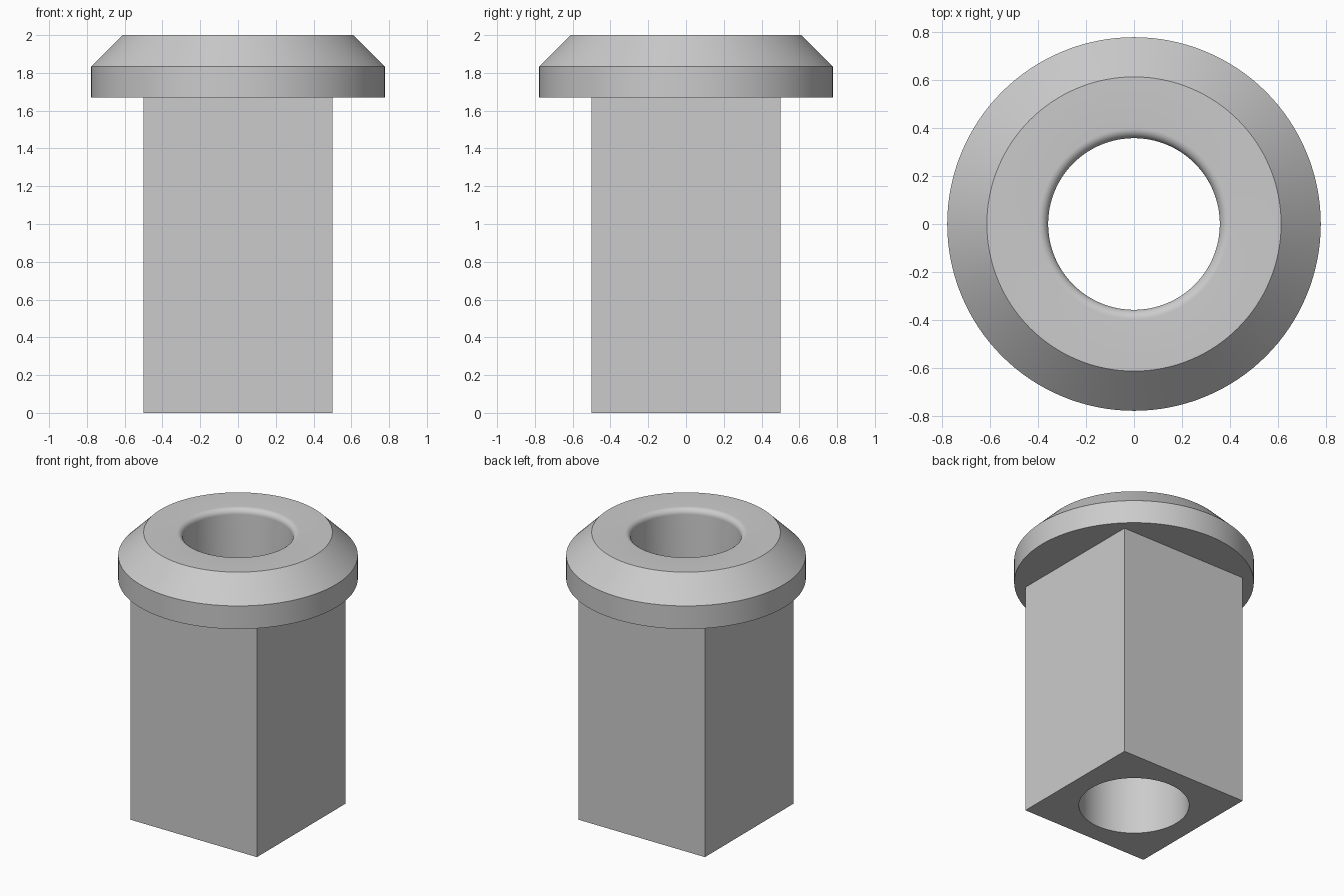
import bpy
import bmesh
from math import sin, cos, pi, radians

if "Cube" in bpy.data.objects:
    bpy.data.objects.remove(bpy.data.objects["Cube"], do_unlink=True)

SEGMENTS = 128
HEIGHT = 2.0
FLANGE_BASE = 1.67
FLANGE_RADIUS = 0.777
CHAMFER = 0.165
BORE = 0.357
FILLET = 0.04
SHAFT_HALF = 0.5

grey = bpy.data.materials.new("light grey")
grey.use_nodes = True
colour = (0.6, 0.6, 0.6, 1)
grey.diffuse_color = colour
grey.node_tree.nodes["Principled BSDF"].inputs["Base Color"].default_value = colour


def ring(bm, size, z, square=False):
    """Closed ring of vertices: a circle, or a square of the given half width."""
    verts = []
    for i in range(SEGMENTS):
        a = 2 * pi * i / SEGMENTS
        r = size / max(abs(cos(a)), abs(sin(a))) if square else size
        verts.append(bm.verts.new((r * cos(a), r * sin(a), z)))
    return verts


bm = bmesh.new()
# Square shaft, from the bottom up to the flange
rings = [ring(bm, SHAFT_HALF, 0, True), ring(bm, SHAFT_HALF, FLANGE_BASE, True)]
# Round flange with a chamfered upper edge
rings += [ring(bm, FLANGE_RADIUS, FLANGE_BASE),
          ring(bm, FLANGE_RADIUS, HEIGHT - CHAMFER),
          ring(bm, FLANGE_RADIUS - CHAMFER, HEIGHT)]
# Rounded lip leading into the bore
for i in range(9):
    a = pi / 2 * i / 8
    rings.append(ring(bm, BORE + FILLET * (1 - sin(a)),
                      HEIGHT - FILLET * (1 - cos(a))))
# Through bore down to the bottom
rings.append(ring(bm, BORE, 0))

for lower, upper in zip(rings, rings[1:] + rings[:1]):
    for i in range(SEGMENTS):
        j = (i + 1) % SEGMENTS
        bm.faces.new((lower[i], lower[j], upper[j], upper[i]))
bmesh.ops.recalc_face_normals(bm, faces=bm.faces)

mesh = bpy.data.meshes.new("flanged_bushing")
bm.to_mesh(mesh)
bm.free()
mesh.materials.append(grey)
bushing = bpy.data.objects.new("flanged_bushing", mesh)
bpy.context.collection.objects.link(bushing)

bpy.ops.object.select_all(action="DESELECT")
bushing.select_set(True)
bpy.context.view_layer.objects.active = bushing
bpy.ops.object.shade_smooth_by_angle(angle=radians(30))
